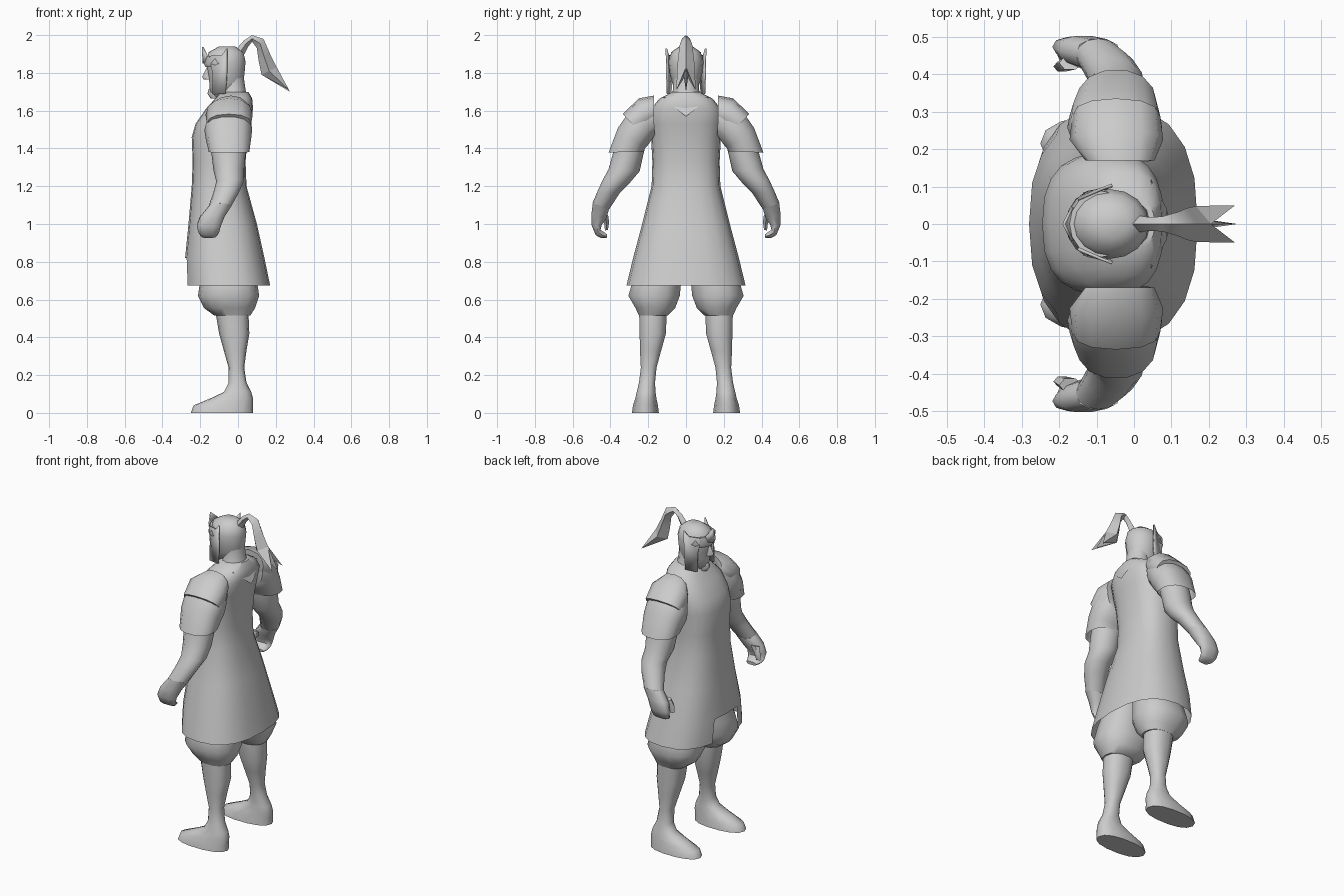
import bpy, bmesh, math
from mathutils import Vector

cloth = bpy.data.materials.new("plain grey")
cloth.diffuse_color = (0.6, 0.6, 0.6, 1)


def finish(name, bm, mirror=False, angle=50, recalc=True):
    if recalc:
        bmesh.ops.recalc_face_normals(bm, faces=bm.faces)
    me = bpy.data.meshes.new(name)
    bm.to_mesh(me)
    bm.free()
    ob = bpy.data.objects.new(name, me)
    bpy.context.collection.objects.link(ob)
    me.materials.append(cloth)
    if mirror:
        m = ob.modifiers.new("mirror", 'MIRROR')
        m.use_axis = (False, True, False)
        m.use_mirror_merge = False
    bpy.ops.object.select_all(action='DESELECT')
    ob.select_set(True)
    bpy.context.view_layer.objects.active = ob
    bpy.ops.object.shade_smooth_by_angle(angle=math.radians(angle))
    return ob


def loft(name, rings, n=12, p=2.0, mirror=False, cap0=True, cap1=True, notch=None):
    """Skin rings given as (x front, x back, y inner, z inner, y outer, z outer)."""
    bm = bmesh.new()
    loops = []
    for xf, xb, yi, zi, yo, zo in rings:
        c = Vector(((xf + xb) / 2, (yi + yo) / 2, (zi + zo) / 2))
        a = Vector(((xb - xf) / 2, 0, 0))
        b = Vector((0, (yo - yi) / 2, (zo - zi) / 2))
        loop = []
        for i in range(n):
            t = 2 * math.pi * i / n
            u, v = (math.copysign(abs(f) ** (2 / p), f) for f in (math.cos(t), math.sin(t)))
            loop.append(bm.verts.new(c + a * u + b * v))
        loops.append(loop)
    for lo, hi in zip(loops, loops[1:]):
        for i in range(n):
            j = (i + 1) % n
            bm.faces.new((lo[i], lo[j], hi[j], hi[i]))
    if cap0:
        bm.faces.new(loops[0][::-1])
    if cap1:
        bm.faces.new(loops[-1])
    if notch:
        gone = [f for f in bm.faces if notch(f.calc_center_median())]
        bmesh.ops.delete(bm, geom=gone, context='FACES')
    return finish(name, bm, mirror)


def level(rows):
    """Symmetric level rings from (x front, x back, half width, z)."""
    return [(xf, xb, -w, z, w, z) for xf, xb, w, z in rows]


def flat(rows):
    """Level rings from (x front, x back, y inner, y outer, z)."""
    return [(xf, xb, yi, z, yo, z) for xf, xb, yi, yo, z in rows]


# Long tunic with an open hem and a front notch
loft("tunic", level([
    (-0.275, 0.17, 0.315, 0.675), (-0.28, 0.14, 0.28, 0.82), (-0.262, 0.10, 0.232, 1.0),
    (-0.245, 0.045, 0.182, 1.2), (-0.24, 0.04, 0.178, 1.33), (-0.245, 0.052, 0.185, 1.46),
    (-0.225, 0.065, 0.19, 1.53), (-0.17, 0.08, 0.185, 1.61), (-0.12, 0.075, 0.14, 1.665),
    (-0.09, 0.055, 0.07, 1.70)]), n=20, p=2.5, cap0=False,
    notch=lambda c: c.z < 0.8 and c.x < -0.2 and abs(c.y) < 0.11)

# Collar flap at the back of the neck
bm = bmesh.new()
pts = [(0.045, -0.12, 1.67), (0.045, 0.12, 1.67), (0.088, 0.04, 1.60), (0.092, 0, 1.57), (0.088, -0.04, 1.60)]
bm.faces.new([bm.verts.new(q) for q in pts])
finish("collar_flap", bm)

# Neck and head
loft("neck", level([(-0.11, 0.06, 0.10, 1.65), (-0.09, 0.04, 0.068, 1.71), (-0.09, 0.03, 0.068, 1.78)]), n=12)
loft("head", level([
    (-0.13, -0.03, 0.028, 1.675), (-0.15, 0.015, 0.052, 1.70), (-0.152, 0.028, 0.075, 1.75),
    (-0.16, 0.035, 0.086, 1.80), (-0.168, 0.04, 0.093, 1.86), (-0.155, 0.028, 0.078, 1.91),
    (-0.10, -0.015, 0.035, 1.94)]), n=16)
loft("nose", level([(-0.182, -0.13, 0.018, 1.765), (-0.19, -0.13, 0.016, 1.78), (-0.165, -0.13, 0.008, 1.83)]), n=6)
loft("chin", level([(-0.145, -0.10, 0.016, 1.665), (-0.162, -0.10, 0.024, 1.69), (-0.155, -0.10, 0.02, 1.715)]), n=8)
loft("brow_band", level([(-0.172, 0.0, 0.088, 1.83), (-0.182, 0.0, 0.095, 1.85), (-0.172, 0.0, 0.088, 1.89)]), n=16)


def plate(name, pts, mirror):
    """Thin sheet thickened to both sides."""
    bm = bmesh.new()
    bm.faces.new([bm.verts.new(q) for q in pts])
    bmesh.ops.triangulate(bm, faces=bm.faces)
    ob = finish(name, bm, mirror)
    s = ob.modifiers.new("thickness", 'SOLIDIFY')
    s.thickness, s.offset = 0.008, 0


# Cheek guards with raised tips, and the front crest
plate("cheek_guard", [(-0.058, 0.104, 1.93), (-0.085, 0.094, 1.895), (-0.15, 0.066, 1.89), (-0.135, 0.077, 1.80),
                      (-0.135, 0.08, 1.685), (-0.065, 0.098, 1.69), (-0.058, 0.102, 1.80)], True)
plate("front_crest", [(-0.187, 0, 1.938), (-0.165, 0.045, 1.895), (-0.172, 0.03, 1.86), (-0.184, 0, 1.85),
                      (-0.172, -0.03, 1.86), (-0.165, -0.045, 1.895)], False)

# Ponytail: arched stem, flaring lock and three tips
bm = bmesh.new()
prev = None
for xu, zu, xl, zl, w in [(-0.01, 1.925, 0.035, 1.90, 0.022), (0.03, 1.97, 0.055, 1.94, 0.018),
                          (0.075, 2.0, 0.075, 1.965, 0.02), (0.135, 1.98, 0.10, 1.93, 0.032),
                          (0.17, 1.90, 0.11, 1.86, 0.042), (0.205, 1.83, 0.125, 1.79, 0.048)]:
    mx, mz = (xu + xl) / 2, (zu + zl) / 2
    ring = [bm.verts.new(q) for q in ((xu, 0, zu), (mx, w, mz), (xl, 0, zl), (mx, -w, mz))]
    if prev:
        for i in range(4):
            bm.faces.new((prev[i], prev[(i + 1) % 4], ring[(i + 1) % 4], ring[i]))
    prev = ring
u, r, l, q = (v.co.copy() for v in prev)
for tip, base in [((0.275, 0, 1.70), (u, (u + r + l) / 3, l, (u + q + l) / 3)),
                  ((0.27, 0.05, 1.71), (u, r, l)), ((0.27, -0.05, 1.71), (u, l, q))]:
    t = bm.verts.new(tip)
    vs = [bm.verts.new(c) for c in base]
    for i in range(len(vs)):
        bm.faces.new((vs[i], vs[(i + 1) % len(vs)], t))
finish("ponytail", bm)

# Sleeves and the shoulder caps over them
loft("sleeve", [
    (-0.13, 0.05, 0.165, 1.47, 0.175, 1.655), (-0.165, 0.07, 0.19, 1.43, 0.25, 1.65),
    (-0.178, 0.075, 0.205, 1.41, 0.31, 1.585), (-0.172, 0.07, 0.215, 1.40, 0.362, 1.51),
    (-0.155, 0.06, 0.222, 1.385, 0.412, 1.378)], n=14, p=2.3, mirror=True, cap1=False)
loft("shoulder_cap", [
    (-0.13, 0.055, 0.17, 1.52, 0.17, 1.68), (-0.172, 0.078, 0.20, 1.49, 0.25, 1.665),
    (-0.165, 0.07, 0.24, 1.48, 0.335, 1.582)], n=12, p=2.3, mirror=True)

# Arms from inside the sleeve down to the wrist
loft("arm", [
    (-0.14, 0.04, 0.21, 1.43, 0.36, 1.47), (-0.14, 0.04, 0.225, 1.37, 0.388, 1.37),
    (-0.13, 0.032, 0.245, 1.28, 0.41, 1.29), (-0.115, 0.03, 0.30, 1.215, 0.44, 1.235),
    (-0.13, 0.005, 0.35, 1.165, 0.47, 1.17), (-0.155, -0.035, 0.405, 1.08, 0.495, 1.11)],
    n=12, mirror=True, cap0=False)
# Hands with curled fingers and a thumb
loft("hand", [
    (-0.155, -0.035, 0.405, 1.08, 0.495, 1.11), (-0.20, -0.07, 0.42, 1.03, 0.503, 1.05),
    (-0.218, -0.09, 0.445, 0.995, 0.50, 0.99), (-0.21, -0.10, 0.452, 0.97, 0.478, 0.94),
    (-0.20, -0.11, 0.43, 0.955, 0.45, 0.925), (-0.185, -0.12, 0.418, 0.945, 0.42, 0.925)],
    n=10, p=2.4, mirror=True)
loft("thumb", [
    (-0.20, -0.14, 0.41, 1.05, 0.45, 1.04), (-0.215, -0.17, 0.405, 1.01, 0.435, 1.0),
    (-0.215, -0.185, 0.412, 0.97, 0.43, 0.965)], n=6, mirror=True)

# Baggy breeches, hips hidden in the tunic
loft("breeches", flat([
    (-0.17, 0.07, 0.0, 0.22, 0.86), (-0.20, 0.10, 0.022, 0.285, 0.70), (-0.212, 0.112, 0.03, 0.308, 0.62),
    (-0.18, 0.09, 0.055, 0.27, 0.555), (-0.125, 0.065, 0.095, 0.25, 0.515), (-0.08, 0.03, 0.13, 0.22, 0.515)]),
    n=14, p=2.3, mirror=True)

# Lower legs flowing into the feet
loft("leg_and_foot", flat([
    (-0.12, 0.055, 0.10, 0.25, 0.54), (-0.10, 0.06, 0.105, 0.247, 0.42), (-0.075, 0.045, 0.13, 0.245, 0.33),
    (-0.05, 0.033, 0.155, 0.24, 0.24), (-0.05, 0.045, 0.163, 0.25, 0.16), (-0.075, 0.07, 0.16, 0.262, 0.11),
    (-0.15, 0.08, 0.155, 0.27, 0.075), (-0.235, 0.08, 0.147, 0.282, 0.04), (-0.25, 0.08, 0.142, 0.288, 0.0)]),
    n=14, p=2.3, mirror=True)
